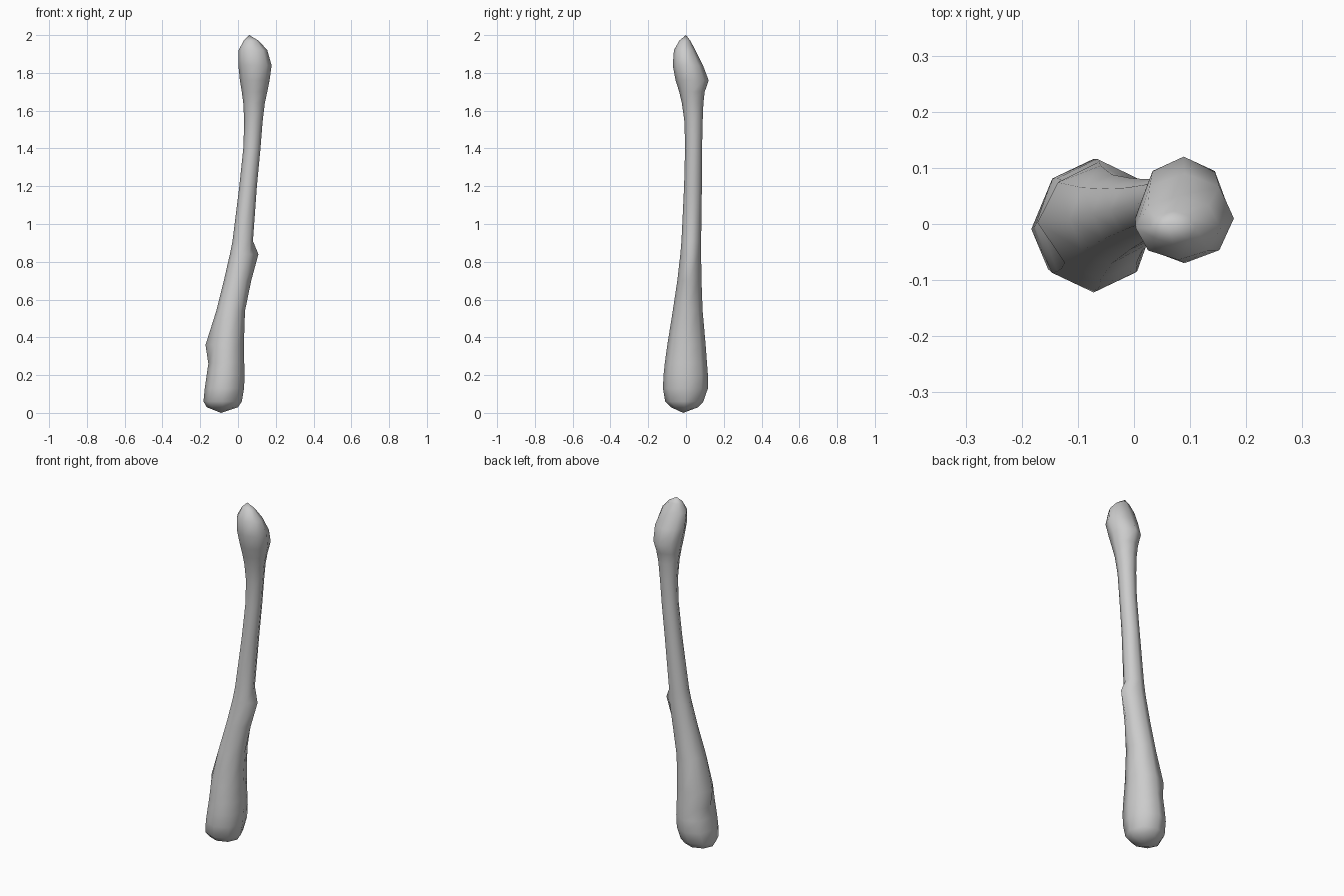
import bpy, bmesh, math

# Cross-sections: z, x min, x max, y min, y max
sections = [
    (0.03, -0.165, 0.000, -0.080, 0.065),
    (0.06, -0.183, 0.020, -0.110, 0.092),
    (0.13, -0.176, 0.032, -0.122, 0.116),
    (0.20, -0.166, 0.035, -0.119, 0.116),
    (0.265, -0.157, 0.033, -0.112, 0.111),
    (0.36, -0.150, 0.031, -0.099, 0.104),
    (0.54, -0.115, 0.037, -0.070, 0.088),
    (0.70, -0.075, 0.060, -0.046, 0.082),
    (0.84, -0.043, 0.080, -0.030, 0.080),
    (0.91, -0.029, 0.079, -0.024, 0.080),
    (1.20, 0.007, 0.100, -0.010, 0.084),
    (1.40, 0.028, 0.119, -0.005, 0.085),
    (1.54, 0.033, 0.130, -0.008, 0.088),
    (1.64, 0.028, 0.142, -0.022, 0.092),
    (1.70, 0.020, 0.155, -0.036, 0.099),
    (1.76, 0.010, 0.167, -0.055, 0.120),
    (1.84, 0.002, 0.178, -0.070, 0.090),
    (1.92, 0.003, 0.155, -0.064, 0.050),
    (1.97, 0.030, 0.110, -0.036, 0.023),
]
SIDES = 8
# Local swellings, (section, side): (dx, dz) - spur on the right, knob on the lower left
bumps = {(8, 0): (0.028, 0), (7, 0): (0.010, 0),
         (5, 4): (-0.022, 0), (5, 3): (-0.012, 0), (4, 4): (0, -0.005)}

# Curved bone shaft with two knobbed ends
bm = bmesh.new()
rings = []
for k, (z, x0, x1, y0, y1) in enumerate(sections):
    cx, cy, rx, ry = (x0 + x1) / 2, (y0 + y1) / 2, (x1 - x0) / 2, (y1 - y0) / 2
    ring = []
    for i in range(SIDES):
        a = i * math.tau / SIDES
        dx, dz = bumps.get((k, i), (0, 0))
        ring.append(bm.verts.new((cx + rx * math.cos(a) + dx, cy + ry * math.sin(a), z + dz)))
    rings.append(ring)
for a, b in zip(rings, rings[1:]):
    for i in range(SIDES):
        j = (i + 1) % SIDES
        bm.faces.new((a[i], a[j], b[j], b[i]))

# Pointed end caps
bottom = bm.verts.new((-0.09, -0.015, 0))
top = bm.verts.new((0.06, 0.0, 2))
for i in range(SIDES):
    j = (i + 1) % SIDES
    bm.faces.new((bottom, rings[0][j], rings[0][i]))
    bm.faces.new((top, rings[-1][i], rings[-1][j]))
bmesh.ops.recalc_face_normals(bm, faces=bm.faces)
for f in bm.faces:
    f.smooth = True

mesh = bpy.data.meshes.new("bone")
bm.to_mesh(mesh)
bm.free()
bone = bpy.data.objects.new("bone", mesh)
bpy.context.collection.objects.link(bone)
